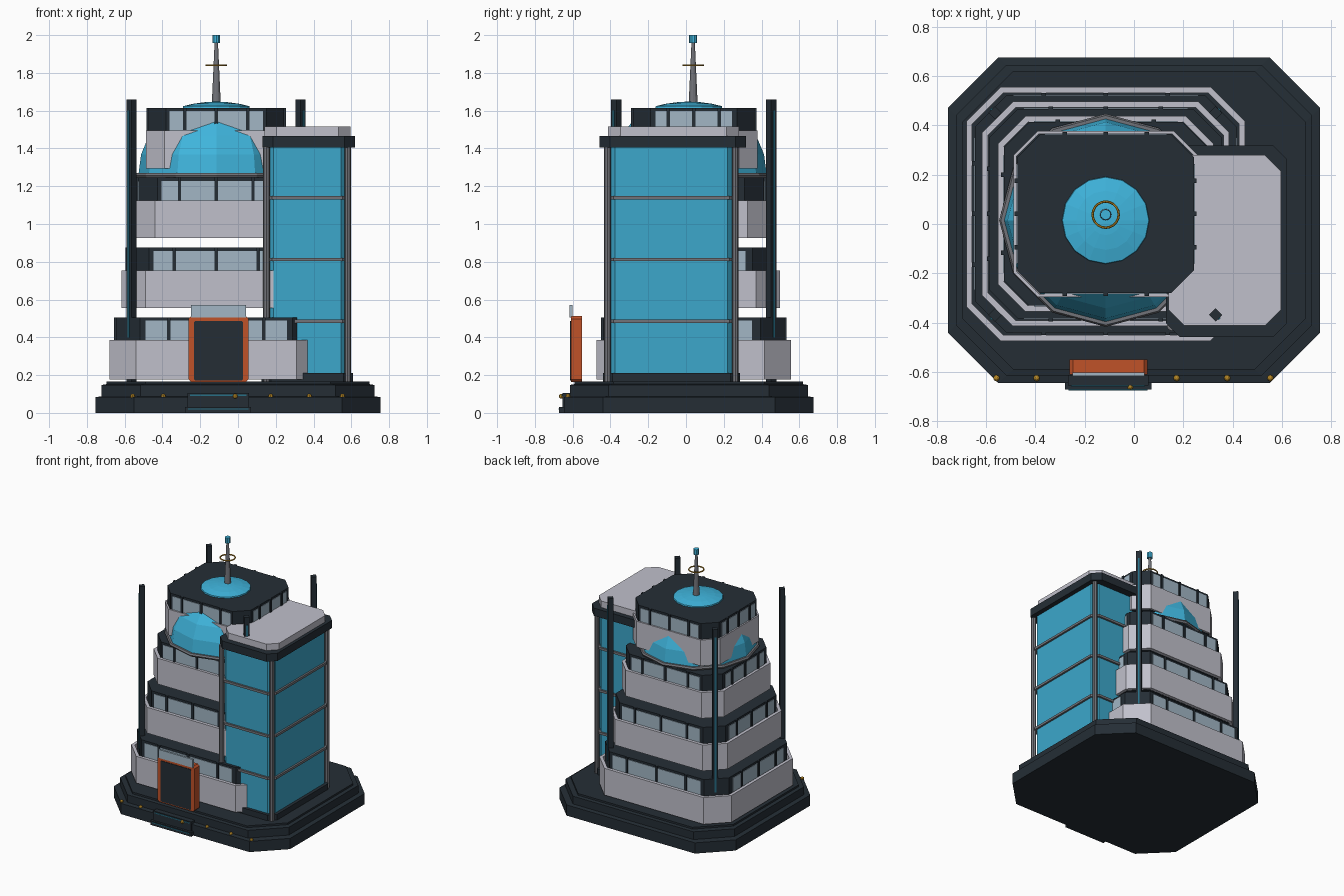
import bpy, bmesh, math
from mathutils import Matrix, Vector

if "Cube" in bpy.data.objects:
    bpy.data.objects.remove(bpy.data.objects["Cube"])


def mat(name, rgb):
    m = bpy.data.materials.new(name)
    m.diffuse_color = (*rgb, 1)
    m.use_nodes = True
    m.node_tree.nodes["Principled BSDF"].inputs["Base Color"].default_value = m.diffuse_color
    return m


DARK = mat("dark_navy", (.018, .027, .036))
WALL = mat("pale_grey", (.53, .53, .60))
TOWER = mat("tower_blue", (.045, .39, .60))
DOME = mat("dome_blue", (.05, .46, .72))
GLASS = mat("window_glass", (.36, .47, .56))
STEEL = mat("steel_grey", (.17, .175, .195))
ORANGE = mat("orange", (.53, .085, .022))
GOLD = mat("gold", (.50, .26, .02))
TEAL = mat("strip_teal", (.02, .16, .24))


def finish(name, bm, m):
    bmesh.ops.recalc_face_normals(bm, faces=bm.faces)
    me = bpy.data.meshes.new(name)
    bm.to_mesh(me)
    bm.free()
    me.materials.append(m)
    ob = bpy.data.objects.new(name, me)
    bpy.context.collection.objects.link(ob)
    return ob


def octagon(cx, cy, hx, hy, c):
    """Rectangle with cut corners."""
    pts = [(hx - c, -hy), (hx, -hy + c), (hx, hy - c), (hx - c, hy),
           (c - hx, hy), (-hx, hy - c), (-hx, c - hy), (c - hx, -hy)]
    return [(cx + x, cy + y) for x, y in pts]


def loft(name, rings, m, closed=False):
    """Skin a list of (outline, z) rings; closed joins the last to the first."""
    bm = bmesh.new()
    loops = [[bm.verts.new((x, y, z)) for x, y in o] for o, z in rings]
    n = len(loops[0])
    pairs = list(zip(loops, loops[1:])) + ([(loops[-1], loops[0])] if closed else [])
    for a, b in pairs:
        for i in range(n):
            j = (i + 1) % n
            bm.faces.new((a[i], a[j], b[j], b[i]))
    if not closed:
        bm.faces.new(loops[0])
        bm.faces.new(loops[-1])
    return finish(name, bm, m)


def prism(name, o, z0, z1, m):
    return loft(name, [(o, z0), (o, z1)], m)


def band(name, outer, inner, z0, z1, m):
    return loft(name, [(outer, z0), (outer, z1), (inner, z1), (inner, z0)], m, True)


def box(name, x, y, z, m, turn=0):
    """Box from (min, max) ranges, optionally turned about its own z axis."""
    bm = bmesh.new()
    c = Vector([sum(r) / 2 for r in (x, y, z)])
    s = [r[1] - r[0] for r in (x, y, z)]
    M = Matrix.Translation(c) @ Matrix.Rotation(turn, 4, 'Z') @ Matrix.Diagonal((*s, 1))
    bmesh.ops.create_cube(bm, size=1, matrix=M)
    return finish(name, bm, m)


def cone(name, x, y, z0, z1, r0, r1, m, n=12):
    bm = bmesh.new()
    bmesh.ops.create_cone(bm, cap_ends=True, segments=n, radius1=r0, radius2=r1, depth=z1 - z0,
                          matrix=Matrix.Translation((x, y, (z0 + z1) / 2)))
    return finish(name, bm, m)


def circle(cx, cy, r, n):
    return [(cx + r * math.cos(2 * math.pi * i / n), cy + r * math.sin(2 * math.pi * i / n))
            for i in range(n)]


def torus(name, x, y, z, r, t, m, n=12, k=6):
    rings = [(circle(x, y, r + t * math.cos(2 * math.pi * i / k), n),
              z + t * math.sin(2 * math.pi * i / k)) for i in range(k)]
    return loft(name, rings, m, True)


# Stepped base
BY = .015
loft("base", [(octagon(0, BY, hx, hy, .205), z) for hx, hy, z in
              [(.755, .66, 0), (.755, .66, .083), (.722, .63, .088),
               (.722, .63, .148), (.695, .605, .152), (.695, .605, .166)]], DARK)

# Four floating storeys: dark core, parapet wall, windows and mullions
CX, CY = -.115, .041
for i in range(4):
    z = .178 if i == 0 else .185 + .37 * i
    zw, zt = .385 + .37 * i, .505 + .37 * i
    hx, hy, c = .565 - .064 * i, .515 - .0595 * i, .14 - .014 * i
    d = (.035, .031, .024, .015)[i]
    n = f"storey_{i + 1}"
    core = octagon(CX, CY, hx - d, hy - d, c - d * .4)
    prism(n + "_core", core, z + .004, zt, DARK)
    t = .024 if i < 3 else .012
    band(n + "_parapet", octagon(CX, CY, hx, hy, c),
         octagon(CX, CY, hx - t, hy - t, c - t * .6), z, zw, WALL)
    for s in (-1, 1):
        yf, xf = CY + s * (hy - d), CX + s * (hx - d)
        gw, gh = hx * .665, hy * .6
        box(n + "_window", (CX - gw, CX + gw), (yf - .004, yf + .004), (zw - .02, zt - .017), GLASS)
        box(n + "_side_window", (xf - .004, xf + .004), (CY - gh, CY + gh), (zw - .02, zt - .017), GLASS)
        for k in (-1, 0, 1):
            mx, my = CX + k * hx * .445, CY + k * hy * .4
            box(n + "_mullion", (mx - .009, mx + .009), (yf - .011, yf + .011), (zw - .02, zt), DARK)
            box(n + "_side_mullion", (xf - .011, xf + .011), (my - .009, my + .009), (zw - .02, zt), DARK)

# Large dome bulging out of the top storey, with its rim
R, ZD = .412, 1.262
loft("large_dome", [(circle(CX, BY, R * math.cos(a), 12), ZD + R * math.sin(a))
                    for a in [math.radians(d) for d in (0, 15, 30, 45)]], DOME)
torus("dome_rim", CX, BY, 1.257, .418, .014, STEEL)

# Roof dome and mast
loft("roof_dome", [(circle(CX, BY, r, 16), z) for r, z in
                   [(.177, 1.615), (.175, 1.624), (.12, 1.637), (.06, 1.645), (.01, 1.648)]], DOME)
MY = .038
cone("mast", CX, MY, 1.63, 1.96, .024, .009, STEEL)
torus("mast_ring", CX, MY, 1.84, .053, .005, GOLD, 20)
cone("mast_light", CX, MY, 1.958, 2.0, .021, .021, DOME, 10)

# Blue glass tower with corner posts, floor bands, foot and cap
TX, TY = .366, -.077
prism("glass_tower", octagon(TX, TY, .218, .338, .04), .166, 1.42, TOWER)
prism("tower_foot", octagon(TX, TY, .242, .362, .05), .16, .21, DARK)
prism("tower_cap", octagon(.375, -.07, .245, .388, .055), 1.405, 1.465, DARK)
prism("tower_roof", octagon(.368, -.066, .228, .346, .065), 1.46, 1.515, WALL)
for z in (.485, .812, 1.14):
    band("tower_band", octagon(TX, TY, .232, .352, .045),
         octagon(TX, TY, .21, .33, .035), z - .009, z + .009, STEEL)
for sx in (-1, 1):
    for sy in (-1, 1):
        cone("tower_post", TX + sx * .215, TY + sy * .338, .166, 1.41, .018, .018, STEEL, 8)

# Four tall corner pylons with thin outward light strips
for sx in (-1, 1):
    for sy in (-1, 1):
        x, y = -.1165 + sx * .4475, .041 + sy * .41
        box("pylon", (x - .019, x + .019), (y - .019, y + .019), (.16, 1.66), DARK, math.pi / 4)
        x, y = x + sx * .0142, y + sy * .0142
        box("pylon_strip", (x - .006, x + .006), (y - .003, y + .003), (.4, 1.6),
            TEAL, -sx * sy * math.pi / 4)


# Entrance portal: orange frame with cut corners, dark door, glass fin
def upright(name, x0, x1, z0, z1, c, y0, y1, m):
    """Cut-corner panel standing in the xz plane."""
    o = octagon((x0 + x1) / 2, (z0 + z1) / 2, (x1 - x0) / 2, (z1 - z0) / 2, c)
    ob = prism(name, o, -y1, -y0, m)
    ob.data.transform(Matrix.Rotation(math.pi / 2, 4, 'X'))
    return ob


upright("portal_frame", -.262, .055, .163, .512, .014, -.61, -.55, ORANGE)
upright("portal_door", -.234, .026, .172, .486, .006, -.614, -.6, DARK)
box("portal_glass", (-.25, .043), (-.617, -.602), (.505, .57), GLASS)

# Entrance steps with light strips
box("lower_step", (-.28, .07), (-.672, -.6), (0, .032), DARK)
box("upper_step", (-.268, .058), (-.655, -.58), (.032, .105), DARK)
box("lower_step_strip", (-.265, .055), (-.675, -.668), (.018, .024), TEAL)
box("upper_step_strip", (-.255, .045), (-.658, -.65), (.09, .097), TEAL)

# Gold lamps along the front ledge
for x in (-.558, -.395, -.015, .173, .378, .553):
    bm = bmesh.new()
    bmesh.ops.create_uvsphere(bm, u_segments=8, v_segments=6, radius=.013,
                              matrix=Matrix.Translation((x, -.625 if x != -.015 else -.66, .088)))
    finish("ledge_lamp", bm, GOLD)
